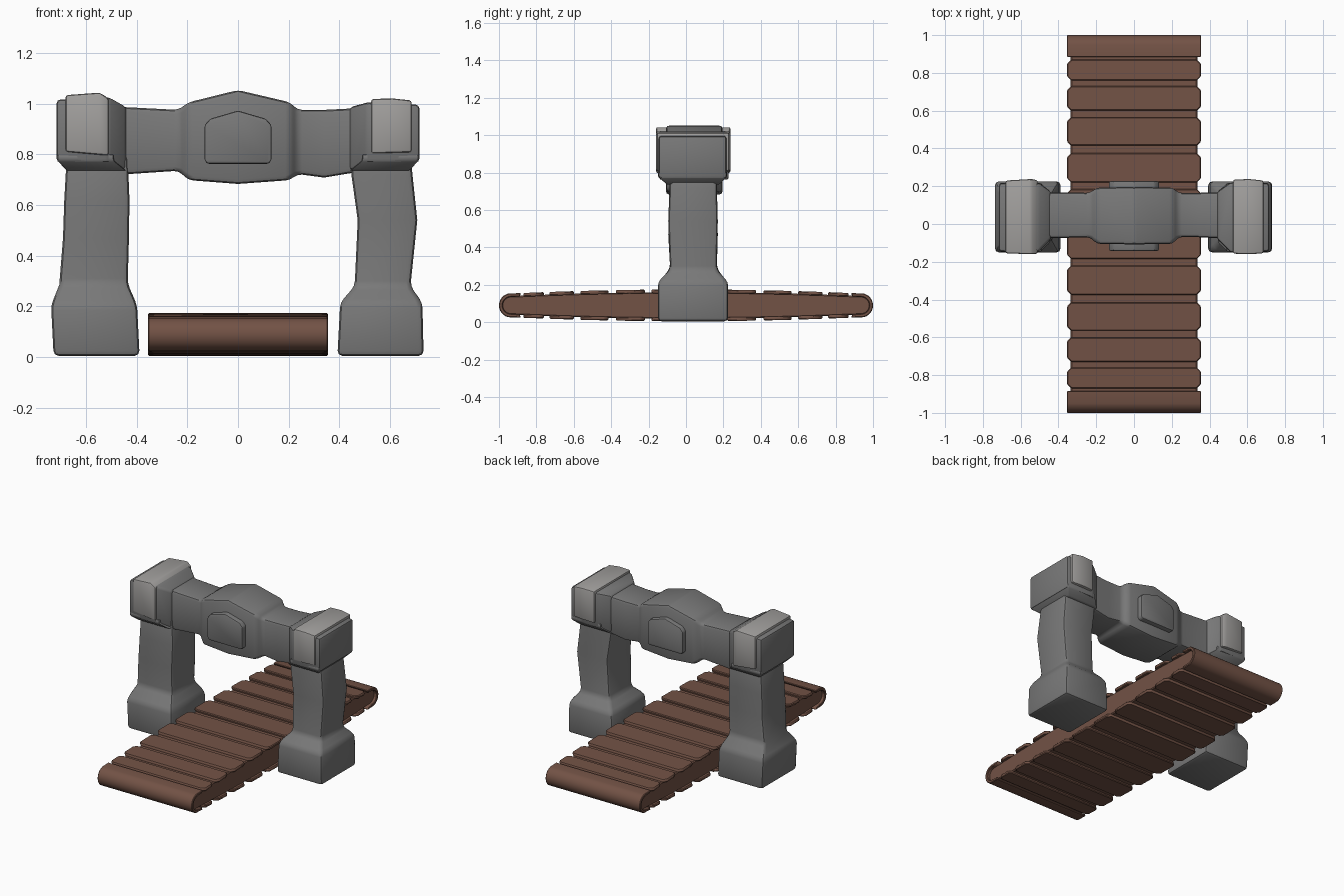
import bpy, bmesh, math

if "Cube" in bpy.data.objects:
    bpy.data.objects.remove(bpy.data.objects["Cube"])


def material(name, rgb):
    m = bpy.data.materials.new(name)
    m.diffuse_color = (*rgb, 1)
    m.use_nodes = True
    m.node_tree.nodes["Principled BSDF"].inputs["Base Color"].default_value = m.diffuse_color
    return m


METAL = material("dark_metal", (0.19, 0.19, 0.19))
PLATE = material("light_metal", (0.36, 0.35, 0.34))
BROWN = material("brown_belt", (0.17, 0.085, 0.06))


def rings_to_object(name, rings, mat, bevel=0.0, segments=2):
    """Closed skin through rings that all have the same number of points."""
    bm = bmesh.new()
    loops = [[bm.verts.new(p) for p in ring] for ring in rings]
    n = len(loops[0])
    for a, b in zip(loops, loops[1:]):
        for i in range(n):
            j = (i + 1) % n
            bm.faces.new((a[i], a[j], b[j], b[i]))
    bm.faces.new(loops[0])
    bm.faces.new(loops[-1])
    bmesh.ops.recalc_face_normals(bm, faces=bm.faces)
    if bevel:
        edges = [e for e in bm.edges if e.calc_face_angle(0) > 0.35]
        bmesh.ops.bevel(bm, geom=edges, offset=bevel, segments=segments,
                        profile=0.5, affect='EDGES', clamp_overlap=True)
        bmesh.ops.recalc_face_normals(bm, faces=bm.faces)
    mesh = bpy.data.meshes.new(name)
    bm.to_mesh(mesh)
    bm.free()
    mesh.materials.append(mat)
    ob = bpy.data.objects.new(name, mesh)
    bpy.context.collection.objects.link(ob)
    bpy.ops.object.select_all(action='DESELECT')
    ob.select_set(True)
    bpy.context.view_layer.objects.active = ob
    bpy.ops.object.shade_smooth_by_angle(angle=math.radians(35))
    return ob


def loft(name, axis, sections, mat, bevel):
    """Rectangular sections (t, a0, a1, b0, b1) along z (a=x, b=y) or x (a=y, b=z)."""
    rings = []
    for t, a0, a1, b0, b1 in sections:
        pts = [(a0, b0), (a1, b0), (a1, b1), (a0, b1)]
        rings.append([(a, b, t) if axis == 'z' else (t, a, b) for a, b in pts])
    return rings_to_object(name, rings, mat, bevel)


# Legs with wide feet
loft("left_leg", 'z', [
    (0.005, -0.727, -0.388, -0.15, 0.225), (0.205, -0.737, -0.398, -0.15, 0.225),
    (0.29, -0.703, -0.435, -0.085, 0.165), (0.47, -0.69, -0.43, -0.095, 0.17),
    (0.62, -0.685, -0.428, -0.088, 0.165), (0.80, -0.675, -0.435, -0.085, 0.165)], METAL, 0.02)
loft("right_leg", 'z', [
    (0.005, 0.392, 0.732, -0.15, 0.225), (0.215, 0.403, 0.727, -0.15, 0.225),
    (0.28, 0.46, 0.68, -0.085, 0.165), (0.54, 0.472, 0.707, -0.095, 0.17),
    (0.72, 0.447, 0.688, -0.088, 0.165), (0.80, 0.45, 0.68, -0.085, 0.165)], METAL, 0.02)

# Shoulder caps: block, flare toward the beam, tapered collar below
for side, s, top in (("left", -1, 1.025), ("right", 1, 1.005)):
    loft(side + "_cap", 'x', [
        (s * 0.715, -0.145, 0.215, 0.768, top - 0.01), (s * 0.51, -0.15, 0.22, 0.768, top),
        (s * 0.44, -0.08, 0.17, 0.735, 0.985)], METAL, 0.014)
    x0, x1 = sorted((s * 0.712, s * 0.49))
    u0, u1 = sorted((s * 0.675, s * 0.44))
    loft(side + "_collar", 'z', [
        (0.735, u0, u1, -0.10, 0.175), (0.775, x0, x1, -0.147, 0.217),
        (0.80, x0, x1, -0.147, 0.217)], METAL, 0.008)

# Light plates wrapped over the caps
loft("left_plate", 'x', [
    (-0.68, -0.155, 0.23, 0.81, 1.033), (-0.545, -0.16, 0.238, 0.798, 1.043),
    (-0.51, -0.157, 0.232, 0.795, 1.02)], PLATE, 0.01)
loft("right_plate", 'x', [
    (0.525, -0.157, 0.235, 0.803, 1.018), (0.61, -0.16, 0.238, 0.806, 1.02),
    (0.685, -0.155, 0.23, 0.808, 1.012)], PLATE, 0.01)

# Cross beam swelling into the central housing
loft("cross_beam", 'x', [
    (-0.56, -0.075, 0.168, 0.72, 0.99), (-0.43, -0.075, 0.168, 0.722, 0.985),
    (-0.235, -0.07, 0.165, 0.735, 0.975), (-0.195, -0.105, 0.193, 0.698, 1.005),
    (0.0, -0.108, 0.196, 0.683, 1.053), (0.205, -0.105, 0.193, 0.698, 1.005),
    (0.235, -0.07, 0.165, 0.722, 0.975), (0.34, -0.07, 0.165, 0.708, 0.975),
    (0.44, -0.075, 0.168, 0.725, 0.98), (0.56, -0.075, 0.168, 0.73, 0.99)], METAL, 0.018)

# Raised panels on the front and back of the housing
shield = [(-0.12, 0.762), (0.12, 0.762), (0.132, 0.775), (0.132, 0.915),
          (0.11, 0.94), (0, 0.972), (-0.11, 0.94), (-0.132, 0.915), (-0.132, 0.775)]
for name, ya, yb in (("front_panel", -0.142, -0.06), ("back_panel", 0.227, 0.14)):
    rings_to_object(name, [[(x, y, z) for x, z in shield] for y in (ya, yb)], METAL, 0.014)

# Belt: half height falls off toward the ends
MID = 0.09


def half(y):
    return 0.085 - 0.025 * y * y


def arc(r, steps=14):
    return [(0.935 + r * math.cos(a), MID + r * math.sin(a))
            for a in (math.pi / 2 - math.pi * i / steps for i in range(steps + 1))]


# Belt core
quarter = [(y, MID + half(y) - 0.014) for y in (0.15, 0.3, 0.45, 0.6, 0.75, 0.87)]
right = quarter + arc(0.05) + [(y, 2 * MID - z) for y, z in reversed(quarter)]
outline = right + [(-y, 2 * MID - z) for y, z in right]
rings_to_object("belt_core", [[(x * k, y, z) for y, z in outline]
                              for x, k in ((-0.335, 1), (0.335, 1))], BROWN, 0.006, 1)

# Rolled belt ends, as open C-shaped shells
shell = [(0.882, MID + half(0.88))] + arc(0.065)[1:-1] + [(0.882, MID - half(0.88))]
shell += [(0.89, MID - 0.047)] + arc(0.045)[::-1] + [(0.89, MID + 0.047)]
for name, s in (("back_roll", 1), ("front_roll", -1)):
    rings_to_object(name, [[(x, s * y, z) for y, z in shell]
                           for x in (-0.355, 0.355)], BROWN, 0.004, 1)

# Slats along top and bottom
spans = [(0.02, 0.185), (0.22, 0.375), (0.415, 0.565), (0.60, 0.73), (0.76, 0.87)]
c, w = 0.022, 0.355
for a, b in spans:
    for s in (1, -1):
        for up in (1, -1):
            plan = [(-w, a + c), (-w + c, a), (w - c, a), (w, a + c),
                    (w, b - c), (w - c, b), (-w + c, b), (-w, b - c)]
            rings = [[(x, s * y, MID + up * (half(y) - d)) for x, y in plan]
                     for d in (0.02, 0.0)]
            rings_to_object("top_slat" if up > 0 else "bottom_slat", rings, BROWN, 0.005, 1)
